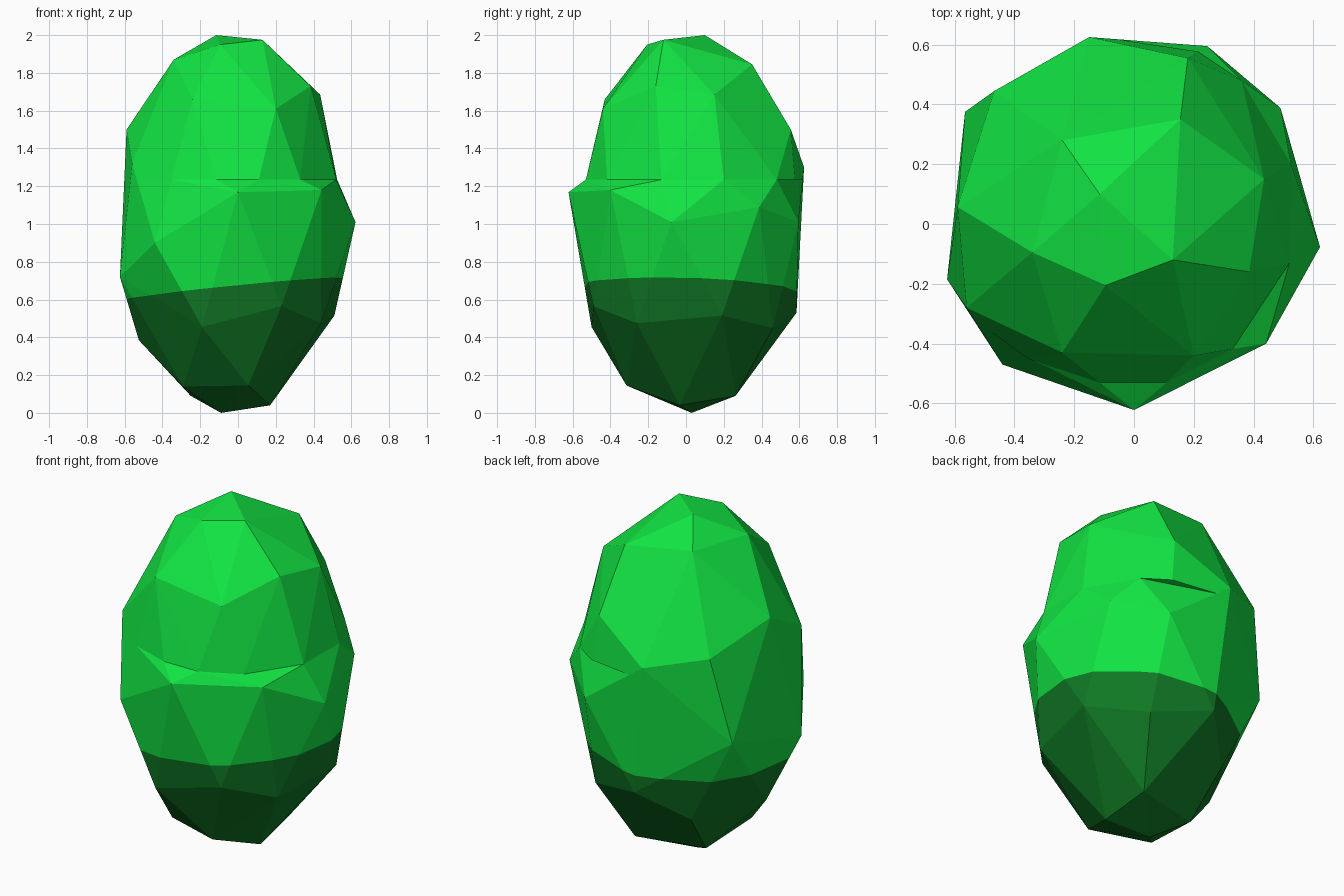
import bpy, bmesh
from mathutils import Vector

if "Cube" in bpy.data.objects:
    bpy.data.objects.remove(bpy.data.objects["Cube"])


def material(name, rgb):
    m = bpy.data.materials.new(name)
    m.diffuse_color = (*rgb, 1)
    m.use_nodes = True
    m.node_tree.nodes["Principled BSDF"].inputs["Base Color"].default_value = m.diffuse_color
    return m


BRIGHT = material("bright green", (0.006, 0.78, 0.056))
DARK = material("dark green", (0.005, 0.19, 0.018))
STEP = 1.235  # height of the ledge

# corners of the crown
crown = [(-.115, .10, 2), (.13, -.12, 1.975), (-.095, -.205, 1.95), (-.34, -.095, 1.87),
         (-.24, .28, 1.885), (.155, .35, 1.845), (.435, .15, 1.685), (.385, -.16, 1.73),
         (-.24, -.43, 1.66), (.20, -.44, 1.61), (.18, .555, 1.50)]
# corners just above the ledge height, on the left and back
shoulder = [(-.56, -.28, 1.32), (-.59, .057, 1.50), (-.15, .625, 1.30), (-.467, .445, 1.37)]
# inner line of the ledge
ledge = [(-.115, -.53, STEP), (.11, -.53, STEP), (.33, -.418, STEP), (.415, -.28, STEP),
         (.52, -.13, STEP), (.525, .2, STEP), (.36, .48, STEP)]
# outer corners of the ledge
rim = [(0, -.622, 1.168), (.442, -.40, 1.18), (.622, -.077, 1.01), (.49, .388, 1.09)]
# left and back of the belly
flank = [(-.625, -.185, .72), (-.44, -.47, .90), (-.565, .375, .87), (.245, .595, 1.01),
         (-.525, 0, .385), (-.295, .375, .35), (-.07, .585, .53), (-.19, -.50, .455)]
# front right of the belly and the underside
base = [(.23, -.49, .565), (.44, -.26, .475), (.51, .19, .515), (.27, .46, .45),
        (.055, -.315, .145), (-.29, -.20, .14), (.17, -.033, .04), (.15, .262, .09),
        (-.25, .17, .09), (-.09, .03, 0)]


def rock(name, points, keep_above):
    """Convex faceted block, cut flat at the ledge height."""
    bm = bmesh.new()
    for p in points:
        bm.verts.new(p)
    out = bmesh.ops.convex_hull(bm, input=bm.verts[:])
    loose = {g for g in out["geom_interior"] + out["geom_unused"]
             if isinstance(g, bmesh.types.BMVert)}
    bmesh.ops.delete(bm, geom=list(loose), context='VERTS')

    def cut(co, no, **kw):
        return bmesh.ops.bisect_plane(bm, geom=bm.verts[:] + bm.edges[:] + bm.faces[:],
                                      dist=1e-5, plane_co=co, plane_no=no, **kw)

    cut((0, 0, STEP), (0, 0, 1), clear_inner=keep_above, clear_outer=not keep_above)
    bmesh.ops.holes_fill(bm, edges=[e for e in bm.edges if e.is_boundary], sides=0)
    # dark bottom, divided by a slightly tilted plane
    co, no = Vector((0, 0, .66)), Vector((-.1, .03, 1)).normalized()
    if not keep_above:
        cut(co, no)
    bmesh.ops.recalc_face_normals(bm, faces=bm.faces[:])
    for f in bm.faces:
        f.material_index = int((f.calc_center_median() - co).dot(no) < 0)
    me = bpy.data.meshes.new(name)
    bm.to_mesh(me)
    bm.free()
    me.materials.append(BRIGHT)
    me.materials.append(DARK)
    ob = bpy.data.objects.new(name, me)
    bpy.context.collection.objects.link(ob)


rock("upper_body", crown + shoulder + ledge + flank, True)
rock("lower_body", shoulder + ledge + rim + flank + base + [(-.35, -.45, STEP)], False)
